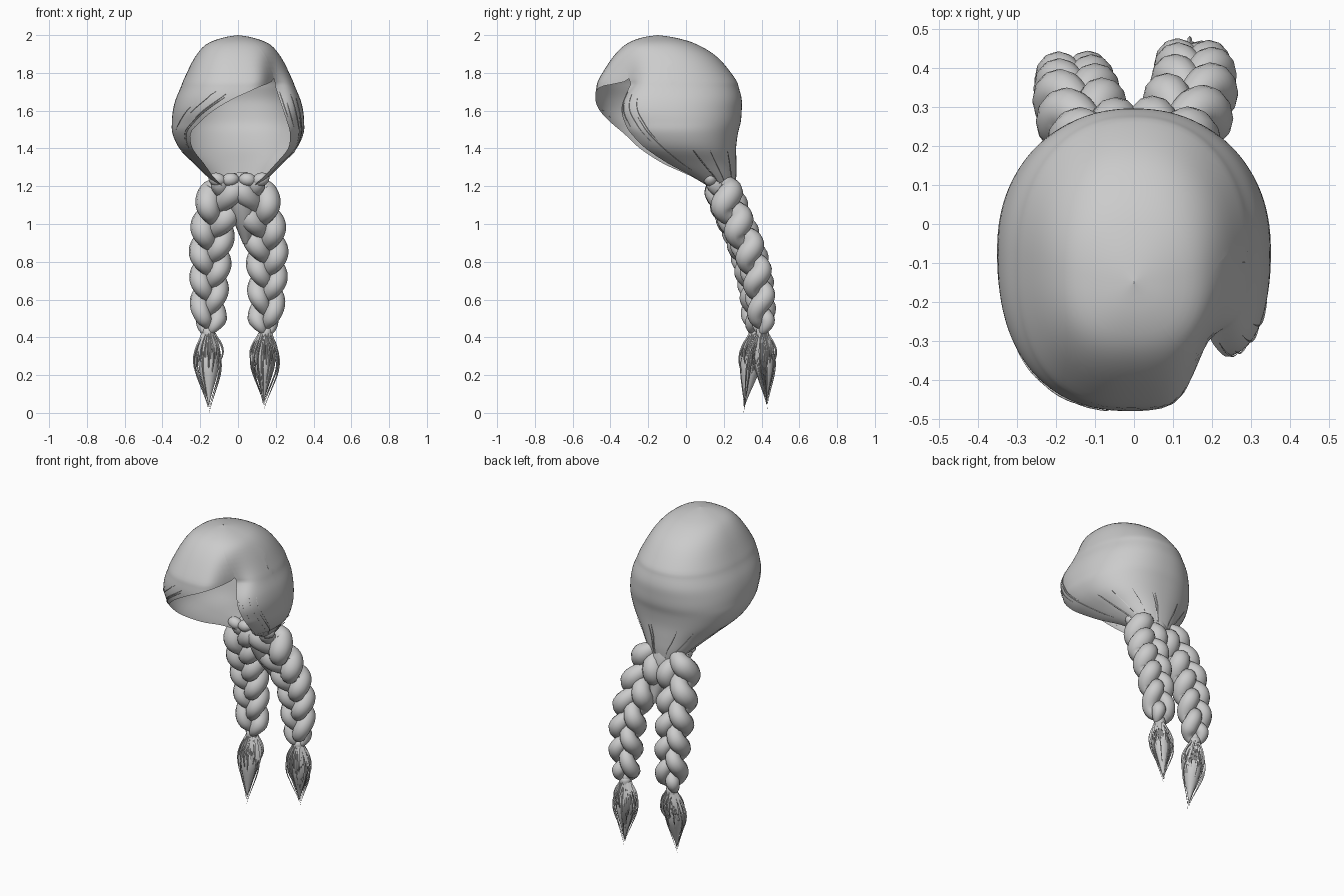
import bpy, math, random
from mathutils import Vector

random.seed(4)
cube = bpy.data.objects.get("Cube")
if cube:
    bpy.data.objects.remove(cube)

hair = bpy.data.materials.new("hair_grey")
hair.use_nodes = True
GREY = (0.6, 0.6, 0.6, 1)
hair.diffuse_color = GREY
hair.node_tree.nodes["Principled BSDF"].inputs["Base Color"].default_value = GREY


def spline(rows, u):
    """Smooth curve through rows of numbers, u from 0 to 1."""
    f = min(max(u, 0), 0.99999) * (len(rows) - 1)
    i, t = int(f), f - int(f)
    a, b, c, d = (rows[min(max(i + k, 0), len(rows) - 1)] for k in (-1, 0, 1, 2))
    return [q + t / 2 * (r - p + t * (2 * p - 5 * q + 4 * r - s + t * (3 * (q - r) + s - p)))
            for p, q, r, s in zip(a, b, c, d)]


def add_mesh(name, verts, faces):
    mesh = bpy.data.meshes.new(name)
    mesh.from_pydata(verts, [], faces)
    mesh.materials.append(hair)
    obj = bpy.data.objects.new(name, mesh)
    bpy.context.collection.objects.link(obj)
    for o in bpy.context.selected_objects:
        o.select_set(False)
    obj.select_set(True)
    bpy.context.view_layer.objects.active = obj
    bpy.ops.object.shade_smooth_by_angle(angle=math.radians(60))


def tubes(name, paths, sides=6):
    """One object from several closed tubes, each a list of (point, radius)."""
    verts, faces = [], []
    for path in paths:
        base, n = len(verts), len(path)
        for i, (p, r) in enumerate(path):
            tangent = (path[min(i + 1, n - 1)][0] - path[max(i - 1, 0)][0]).normalized()
            u = tangent.cross(Vector((0, 1, 0.01))).normalized()
            w = tangent.cross(u)
            for k in range(sides):
                a = math.tau * k / sides
                verts.append(p + r * (u * math.cos(a) + w * math.sin(a)))
        for i in range(n - 1):
            for k in range(sides):
                m = (k + 1) % sides
                faces.append([base + i * sides + k, base + i * sides + m,
                              base + (i + 1) * sides + m, base + (i + 1) * sides + k])
        faces.append([base + k for k in reversed(range(sides))])
        faces.append([base + (n - 1) * sides + k for k in range(sides)])
    add_mesh(name, verts, faces)


# Cap sections: height, half width, front, back, opening's right-hand and left-hand x
CAP = [(2.0, .001, -.151, -.149, .0005, .0005), (1.985, .085, -.24, -.05, .05, .05),
       (1.95, .17, -.32, .06, .1, .1), (1.88, .23, -.39, .17, .15, .15),
       (1.77, .285, -.46, .26, .19, .19), (1.72, .305, -.475, .28, .1, .2),
       (1.66, .33, -.48, .295, -.03, .22), (1.6, .345, -.47, .295, -.13, .24),
       (1.54, .35, -.44, .29, -.2, .26), (1.48, .347, -.4, .275, -.25, .275),
       (1.4, .31, -.32, .265, -.24, .265), (1.32, .23, -.18, .265, -.18, .2),
       (1.25, .16, -.01, .265, -.13, .135), (1.19, .1, .12, .26, -.07, .07)]
FRONT_POWER, BACK_POWER = 0.8, 0.9


def signed_power(v, p):
    return math.copysign(min(abs(v), 1) ** p, v)


def cap_point(u, s, grow=1.0):
    z, half, front, back, x0, x1 = spline(CAP, u)
    start = math.asin(signed_power(x1 / half, 1 / FRONT_POWER))
    end = math.tau + math.asin(signed_power(x0 / half, 1 / FRONT_POWER))
    a = start + (end - start) * s
    power = FRONT_POWER if math.cos(a) > 0 else BACK_POWER
    x = half * signed_power(math.sin(a), power) * grow
    y = (front + back) / 2 - (back - front) / 2 * signed_power(math.cos(a), power) * grow
    # Crease where the fringe parts from the side lock
    if math.cos(a) > 0:
        fade = max(0, 1 - abs(z - 1.74) / (0.2 if z > 1.74 else 0.34))
        width = 0.055 if x < 0.2 else 0.09
        y += 0.12 * fade * math.exp(-((x - 0.2) / width) ** 2)
    return Vector((x, y, z))


ROWS, COLS = 52, 88
grid = [cap_point(i / ROWS, j / COLS) for i in range(ROWS + 1) for j in range(COLS + 1)]
quads = []
for i in range(ROWS):
    for j in range(COLS):
        k = i * (COLS + 1) + j
        quads.append([k, k + COLS + 1, k + COLS + 2, k + 1])
add_mesh("hair_cap", grid, quads)


# Fine strands lying on the fringe, the side lock and the nape
def wisp(s, first, last, grow):
    return [(cap_point(first + (last - first) * i / 14, s, grow),
             0.0025 * math.sin(math.pi * (0.1 + 0.88 * i / 14))) for i in range(15)]


wisps = []
for i in range(5):
    low = random.uniform(0.35, 0.6)
    for s in (random.uniform(0, 0.1), random.uniform(0.88, 1)):
        wisps.append(wisp(s, low, low + random.uniform(0.15, 0.35), 1.006))
for i in range(10):
    wisps.append(wisp(random.uniform(0.1, 0.9), 0.78, 1, random.uniform(1.01, 1.03)))
tubes("loose_wisps", wisps, 4)

# Braid centre lines, evenly spaced from the nape down to the tie, and tuft tips
BRAIDS = {
    "right": ([(-.06, .18, 1.23), (-.11, .235, 1.07), (-.14, .3, .91), (-.148, .34, .75),
               (-.155, .365, .59), (-.155, .365, .42)], (-.155, .305, 0)),
    "left": ([(.06, .18, 1.23), (.11, .24, 1.07), (.145, .315, .91), (.155, .37, .75),
              (.15, .395, .59), (.145, .405, .42)], (.135, .43, .02)),
}
TUFT = [(.026,), (.05,), (.066,), (.064,), (.045,), (.022,), (.003,)]

for side, (line, tip) in BRAIDS.items():
    sign = -1 if side == "right" else 1
    # Three strands crossing over one another
    strands = []
    for k in range(3):
        path = []
        for i in range(97):
            t = i / 96
            a = math.tau * (1.95 * t + k / 3)
            size = (1.07 - 0.36 * t) * min(1, 0.3 + (1 - t) * 7) * min(1, 0.65 + t * 4)
            p = Vector(spline(line, t))
            p += Vector((sign * 0.064 * math.sin(a), 0.042 * math.sin(2 * a), 0)) * size
            path.append((p, size * (0.046 + 0.019 * abs(math.sin(a)))))
        strands.append(path)
    tubes(side + "_braid", strands, 12)

    # Tie band around the braid's end
    end, tip = Vector(line[-1]), Vector(tip)
    band = [(end + Vector((0, 0, dz)), r) for dz, r in
            ((.03, .02), (.024, .032), (.006, .034), (-.012, .034), (-.018, .02))]
    tubes(side + "_tie", [band], 14)

    # Tuft: a tapered core covered with separate fine strands
    core = [(end.lerp(tip, 0.9 * i / 18), 0.8 * spline(TUFT, i / 18)[0]) for i in range(19)]
    tubes(side + "_tuft_core", [core], 12)
    fine = []
    for k in range(36):
        a, spread = math.tau * k / 36, random.uniform(0.85, 1.2)
        length = 1 if k == 0 else random.uniform(0.55, 0.95)
        path = []
        for i in range(13):
            u = i / 12
            r = spline(TUFT, u)[0] * spread
            out = Vector((math.cos(a), 0.85 * math.sin(a), 0)) * r
            path.append((end.lerp(tip, u * length) + out, 0.0075 * (1.02 - u) + 0.0004))
        fine.append(path)
    tubes(side + "_tuft_strands", fine, 4)

# Gathered hair under the nape and a short lock hanging between the braids
LOCK = [(0, .2, 1.27, .05), (.01, .2, 1.17, .075), (.03, .23, 1.04, .06), (.045, .28, .9, .02)]
lock_path = [(Vector(q[:3]), q[3]) for q in (spline(LOCK, i / 16) for i in range(17))]
tubes("middle_lock", [lock_path], 12)
knots = []
for x in (-.11, -.04, .05, .12):
    lean = Vector((0.045, 0, random.uniform(-.02, .02)))
    mid = Vector((x, 0.13, 1.235))
    knots.append([(mid + lean * c, 0.036 * math.sqrt(1.02 - c * c))
                  for c in (-1, -.8, -.4, 0, .4, .8, 1)])
tubes("nape_knots", knots, 10)
